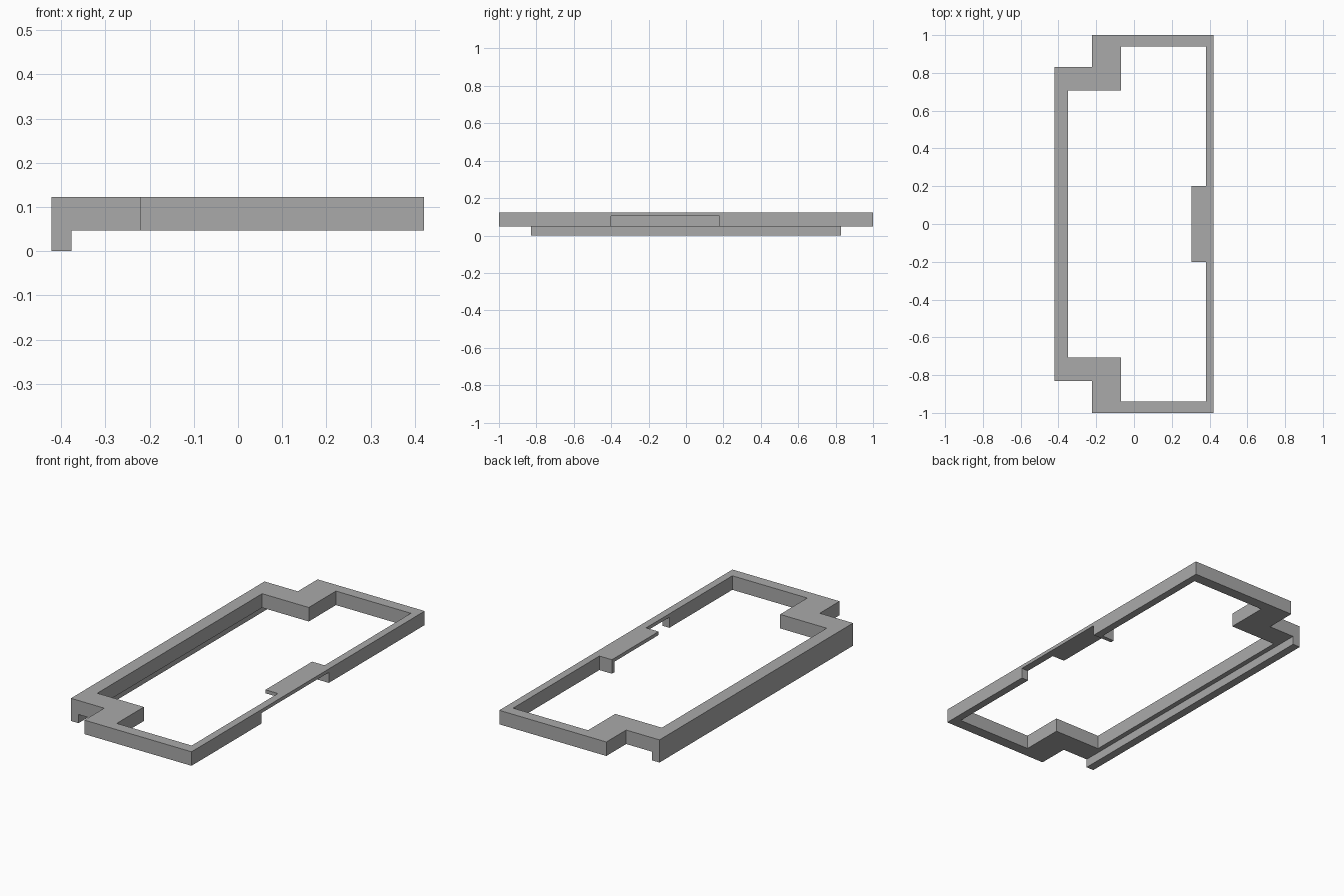
import bpy
import bmesh

if "Cube" in bpy.data.objects:
    bpy.data.objects.remove(bpy.data.objects["Cube"], do_unlink=True)

BOTTOM, TOP = 0.047, 0.123

grey = bpy.data.materials.new("mid grey")
grey.use_nodes = True
colour = (0.4, 0.4, 0.4, 1)
grey.diffuse_color = colour
grey.node_tree.nodes["Principled BSDF"].inputs["Base Color"].default_value = colour


def add_object(name, bm):
    bmesh.ops.recalc_face_normals(bm, faces=bm.faces[:])
    mesh = bpy.data.meshes.new(name)
    bm.to_mesh(mesh)
    bm.free()
    mesh.materials.append(grey)
    ob = bpy.data.objects.new(name, mesh)
    bpy.context.collection.objects.link(ob)
    return ob


def box(name, low, high):
    bm = bmesh.new()
    bmesh.ops.create_cube(bm, size=1)
    for v in bm.verts:
        v.co = [a + (b - a) * (c + 0.5) for a, b, c in zip(low, high, v.co)]
    return add_object(name, bm)


def mirrored(points):
    return points + [(x, -y) for x, y in reversed(points)]


# Stepped frame: matching outer and inner outlines, starting at the tab edge
outer = mirrored([(0.421, 0.2), (0.421, 1), (-0.222, 1), (-0.222, 0.83), (-0.422, 0.83)])
inner = mirrored([(0.38, 0.2), (0.38, 0.94), (-0.07, 0.94), (-0.07, 0.707), (-0.35, 0.707)])
bm = bmesh.new()
out_v = [bm.verts.new((x, y, BOTTOM)) for x, y in outer]
in_v = [bm.verts.new((x, y, BOTTOM)) for x, y in inner]
for i in range(len(outer)):
    j = (i + 1) % len(outer)
    bm.faces.new((out_v[i], out_v[j], in_v[j], in_v[i]))

# Inward tab on the middle of the left rail
tab = [bm.verts.new((0.305, y, BOTTOM)) for y in (0.2, -0.2)]
bm.faces.new((in_v[0], in_v[-1], tab[1], tab[0]))

# Raise the flat plan to full height
raised = bmesh.ops.extrude_face_region(bm, geom=bm.faces[:])["geom"]
for v in raised:
    if isinstance(v, bmesh.types.BMVert):
        v.co.z = TOP
frame = add_object("frame", bm)

# Notch under the left rail and tab
cutter = box("notch_cutter", (0.2, -0.4, 0), (0.5, 0.178, 0.104))
cutter.hide_render = True
cut = frame.modifiers.new("notch", "BOOLEAN")
cut.operation = "DIFFERENCE"
cut.solver = "EXACT"
cut.object = cutter
bpy.context.view_layer.objects.active = frame
bpy.ops.object.modifier_apply(modifier=cut.name)
bpy.data.objects.remove(cutter, do_unlink=True)

# Lip hanging below the right rail
box("lower_lip", (-0.422, -0.83, 0), (-0.377, 0.83, BOTTOM))
